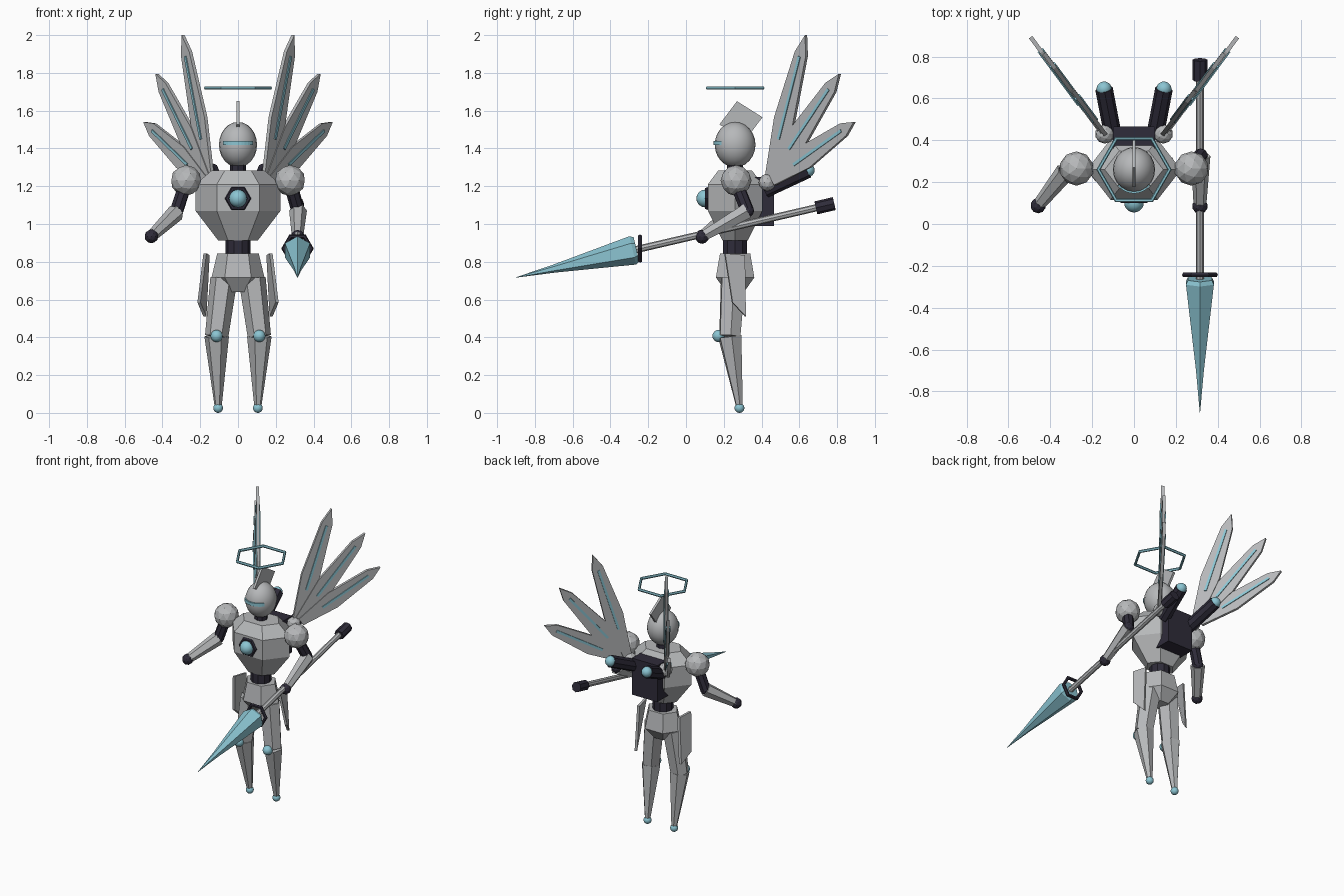
import bpy, bmesh, math
from mathutils import Vector

cube = bpy.data.objects.get("Cube")
if cube:
    bpy.data.objects.remove(cube, do_unlink=True)


def material(name, rgb):
    m = bpy.data.materials.new(name)
    m.use_nodes = True
    color = (*rgb, 1)
    m.diffuse_color = color
    m.node_tree.nodes["Principled BSDF"].inputs["Base Color"].default_value = color
    return m


GREY = material("armour grey", (0.47, 0.48, 0.49))
DARK = material("dark joint", (0.028, 0.025, 0.042))
BLUE = material("pale blue", (0.26, 0.56, 0.65))
MID = 0.26  # depth of the body's centre line


def finish(name, bm, mat, smooth=False):
    bmesh.ops.recalc_face_normals(bm, faces=bm.faces[:])
    mesh = bpy.data.meshes.new(name)
    bm.to_mesh(mesh)
    bm.free()
    mesh.materials.append(mat)
    for p in mesh.polygons:
        p.use_smooth = smooth
    ob = bpy.data.objects.new(name, mesh)
    bpy.context.collection.objects.link(ob)
    return ob


def loft(name, origin, axis, stations, sides, mat, phase=0, squash=1):
    """Faceted solid through (distance, radius) stations along an axis."""
    bm = bmesh.new()
    turn = Vector(axis).to_track_quat('Z', 'Y')
    rings = []
    for t, r in stations:
        ring = []
        for i in range(sides):
            a = phase + math.tau * i / sides
            p = Vector((r * math.cos(a), r * math.sin(a) * squash, t))
            ring.append(bm.verts.new(Vector(origin) + turn @ p))
        rings.append(ring)
    for low, high in zip(rings, rings[1:]):
        for i in range(sides):
            j = (i + 1) % sides
            bm.faces.new((low[i], low[j], high[j], high[i]))
    bm.faces.new(rings[0])
    bm.faces.new(rings[-1])
    return finish(name, bm, mat)


def tube(name, a, b, ra, rb, sides, mat):
    d = Vector(b) - Vector(a)
    return loft(name, a, d, [(0, ra), (d.length, rb)], sides, mat)


def ball(name, center, radius, mat, scale=(1, 1, 1), faceted=False):
    bm = bmesh.new()
    if faceted:
        bmesh.ops.create_icosphere(bm, subdivisions=2, radius=radius)
    else:
        bmesh.ops.create_uvsphere(bm, u_segments=20, v_segments=12, radius=radius)
    bmesh.ops.scale(bm, vec=scale, verts=bm.verts)
    bmesh.ops.translate(bm, vec=center, verts=bm.verts)
    return finish(name, bm, mat, not faceted)


def plate(name, points, thickness, mat):
    """Flat polygon extruded both ways by half of the thickness vector."""
    bm = bmesh.new()
    half = Vector(thickness) / 2
    back = [bm.verts.new(Vector(p) - half) for p in points]
    front = [bm.verts.new(Vector(p) + half) for p in points]
    bm.faces.new(back)
    bm.faces.new(front)
    for i in range(len(points)):
        j = (i + 1) % len(points)
        bm.faces.new((back[i], back[j], front[j], front[i]))
    return finish(name, bm, mat)


def hex_ring(name, center, major, minor, mat, upright):
    bpy.ops.mesh.primitive_torus_add(
        major_segments=6, minor_segments=6, major_radius=major, minor_radius=minor,
        location=center, rotation=(math.pi / 2 if upright else 0, 0, 0))
    ob = bpy.context.object
    ob.name = name
    ob.data.materials.append(mat)
    for p in ob.data.polygons:
        p.use_smooth = False


UP = (0, 0, 1)
CORE = (0, MID, 0)

# Head, visor, crest and halo
ball("head", (0, MID, 1.42), 0.12, GREY, (0.84, 0.9, 1))
arc = [math.radians(a) for a in range(-50, 51, 10)]
visor = [(0.104 * math.sin(a), MID - 0.114 * math.cos(a), 1.428) for a in arc]
plate("visor", visor, (0, 0, 0.022), BLUE)
plate("crest", [(0, 0.177, 1.527), (0, 0.27, 1.65), (0, 0.405, 1.565), (0, 0.312, 1.442)],
      (0.016, 0, 0), GREY)
hex_ring("halo", (0, MID, 1.72), 0.17, 0.01, BLUE, False)

# Body core
loft("neck", CORE, UP, [(1.25, 0.042), (1.35, 0.042)], 8, DARK)
loft("torso", CORE, UP, [(0.913, 0.105), (1.07, 0.225), (1.21, 0.225), (1.283, 0.14)],
     6, GREY, squash=0.74)
loft("waist", CORE, UP, [(0.83, 0.067), (0.93, 0.067)], 10, DARK)
loft("pelvis", CORE, UP, [(0.64, 0.065), (0.717, 0.14), (0.844, 0.11)], 6, GREY, squash=0.84)
hex_ring("chest_ring", (0, 0.112, 1.135), 0.057, 0.013, DARK, True)
ball("chest_gem", (0, 0.102, 1.135), 0.047, BLUE)

# Backpack
plate("backpack", [(-0.1, 0.4, 0.99), (0.1, 0.4, 0.99), (0.1, 0.4, 1.25), (-0.1, 0.4, 1.25)],
      (0, 0.13, 0), DARK)

for s, side in ((1, "left"), (-1, "right")):
    # Leg
    hip, knee, ankle = (s * 0.075, 0.25, 0.71), (s * 0.113, 0.232, 0.405), (s * 0.105, 0.283, 0.035)
    tube(side + "_thigh", hip, knee, 0.072, 0.062, 6, GREY)
    tube(side + "_shin", knee, ankle, 0.066, 0.019, 6, GREY)
    ball(side + "_knee_cap", (s * 0.113, 0.172, 0.407), 0.032, BLUE)
    ball(side + "_foot", (s * 0.105, 0.283, 0.026), 0.026, BLUE)

    # Hip guard
    plate(side + "_hip_guard",
          [(s * 0.175, 0.205, 0.845), (s * 0.158, 0.31, 0.835),
           (s * 0.175, 0.315, 0.51), (s * 0.207, 0.245, 0.585)],
          (0.016, 0.005, 0), GREY)

    # Shoulder
    shoulder = (s * 0.275, 0.265, 1.23)
    ball(side + "_shoulder", shoulder, 0.082, GREY, faceted=True)

    # Thruster
    nozzle = (s * 0.143, 0.645, 1.285)
    tube(side + "_thruster", (s * 0.1, 0.42, 1.18), nozzle, 0.042, 0.042, 8, DARK)
    ball(side + "_thruster_glow", nozzle, 0.036, BLUE)

    # Wing: three blades fanned in one slanted upright plane
    ball(side + "_wing_joint", (s * 0.14, 0.43, 1.22), 0.046, GREY, faceted=True)
    out = Vector((s * 0.595, 0.803, 0))
    normal = Vector((s * 0.803, -0.595, 0))
    base = Vector((s * 0.13, 0.41, 0))
    fan = [((0.04, 1.245), (0.277, 2.0)),
           ((0.055, 1.25), (0.504, 1.795)),
           ((0.065, 1.23), (0.605, 1.54))]
    for n, (root, tip) in enumerate(fan):
        start = base + out * root[0] + Vector((0, 0, root[1])) + normal * (n - 1) * 0.005
        axis = (out * (tip[0] - root[0]) + Vector((0, 0, tip[1] - root[1])))
        across = axis.normalized().cross(normal)
        shape = [(0, 0.028), (0.4, 0.064), (0.87, 0.038), (1, 0),
                 (0.87, -0.038), (0.4, -0.064), (0, -0.028)]
        plate(f"{side}_wing_blade_{n + 1}",
              [start + axis * t + across * w for t, w in shape], normal * 0.02, GREY)
        bar = [(0.27, 0.008), (0.85, 0.008), (0.85, -0.008), (0.27, -0.008)]
        plate(f"{side}_wing_stripe_{n + 1}",
              [start + axis * t + across * w for t, w in bar], normal * 0.032, BLUE)

# Arms: the left one reaches back and grips the lance, the right one hangs open
arms = {"left": ((0.275, 0.265, 1.22), (0.318, 0.325, 1.07), (0.315, 0.085, 0.932)),
        "right": ((-0.275, 0.265, 1.22), (-0.328, 0.25, 1.06), (-0.458, 0.088, 0.935))}
for side, (shoulder, elbow, wrist) in arms.items():
    tube(side + "_upper_arm", shoulder, elbow, 0.036, 0.036, 8, DARK)
    ball(side + "_elbow", elbow, 0.036, DARK, faceted=True)
    tube(side + "_forearm", elbow, wrist, 0.047, 0.03, 6, GREY)
    ball(side + "_hand", wrist, 0.037, DARK, faceted=True)

# Lance
TIP = Vector((0.315, -0.9, 0.717))
BUTT = Vector((0.315, 0.785, 1.108))
aim = (TIP - BUTT).normalized()


def lance_part(name, stations, sides, mat, phase=0):
    return loft(name, BUTT, aim, stations, sides, mat, phase)


lance_part("lance_pommel", [(0, 0.035), (0.1, 0.035)], 8, DARK)
lance_part("lance_shaft", [(0.05, 0.019), (1.12, 0.019)], 8, GREY)
lance_part("lance_head", [(1.075, 0.066), (1.095, 0.077), (1.52, 0.022), (1.73, 0.001)],
           6, BLUE, math.pi / 2)
hex_ring("lance_guard", (0.315, -0.243, 0.87), 0.074, 0.012, DARK, True)
